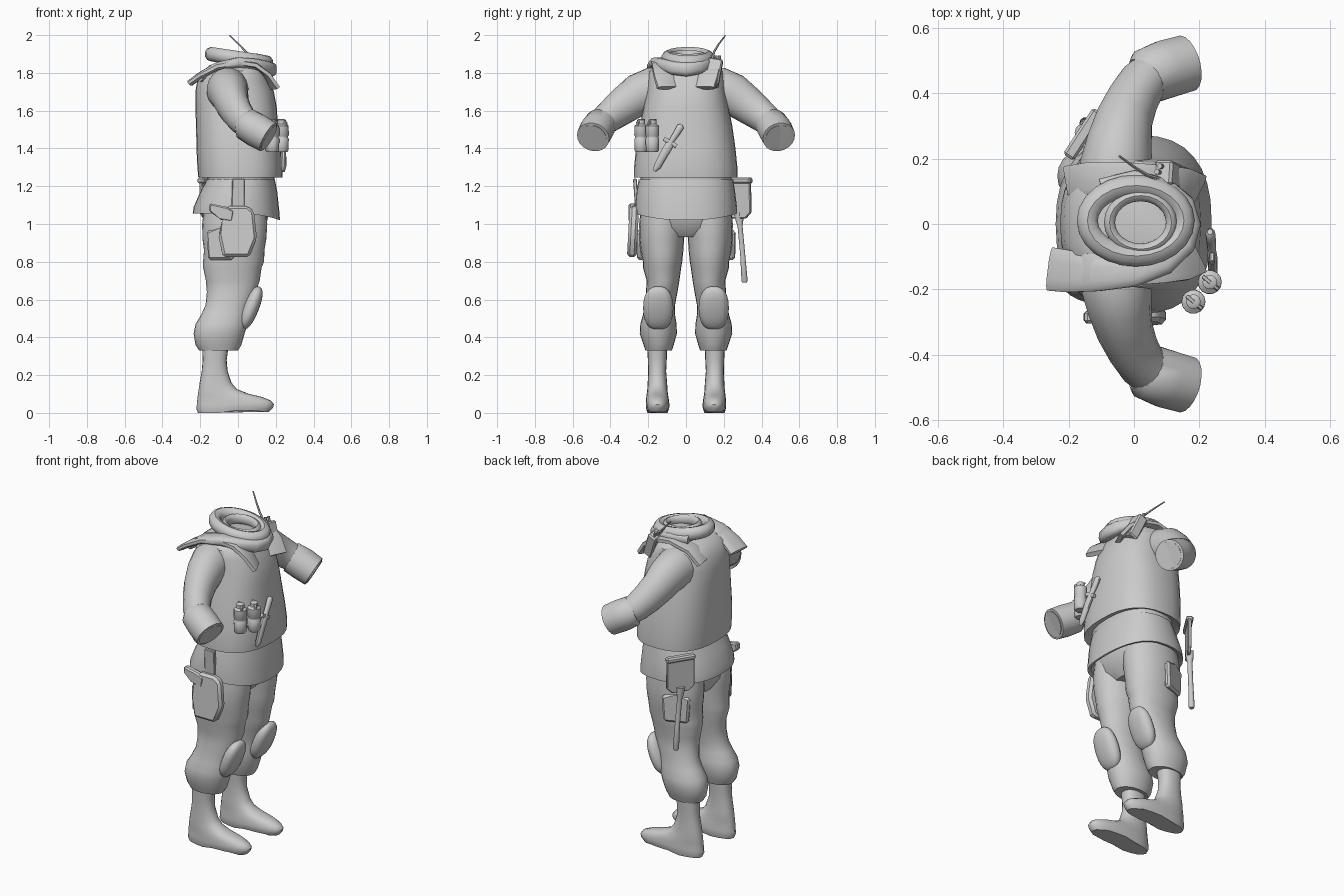
import bpy, bmesh, math
from mathutils import Vector, Matrix

mat = bpy.data.materials.new("plain grey")
mat.diffuse_color = (0.6, 0.6, 0.6, 1)


def finish(name, bm, angle=40):
    bmesh.ops.recalc_face_normals(bm, faces=bm.faces)
    me = bpy.data.meshes.new(name)
    bm.to_mesh(me)
    bm.free()
    me.materials.append(mat)
    ob = bpy.data.objects.new(name, me)
    bpy.context.collection.objects.link(ob)
    bpy.ops.object.select_all(action='DESELECT')
    ob.select_set(True)
    bpy.context.view_layer.objects.active = ob
    bpy.ops.object.shade_smooth_by_angle(angle=math.radians(angle))
    return ob


def skin(bm, rings, caps=(True, True), loop=False):
    """Join rings of points into a surface."""
    vs = [[bm.verts.new(p) for p in r] for r in rings]
    n = len(vs[0])
    pairs = list(zip(vs, vs[1:])) + ([(vs[-1], vs[0])] if loop else [])
    for a, b in pairs:
        for i in range(n):
            bm.faces.new((a[i], a[(i + 1) % n], b[(i + 1) % n], b[i]))
    if not loop:
        if caps[0]:
            bm.faces.new(vs[0])
        if caps[1]:
            bm.faces.new(vs[-1])


def spow(v, e):
    return math.copysign(abs(v) ** e, v)


def loft(name, rows, n=24, e=0.85, shape=None, caps=(True, True), angle=40):
    """Horizontal rounded rings: rows of z, x0, x1, y0, y1."""
    bm = bmesh.new()
    rings = []
    for z, x0, x1, y0, y1 in rows:
        ring = []
        for i in range(n):
            t = 2 * math.pi * i / n
            p = Vector(((x0 + x1) / 2 + (x1 - x0) / 2 * spow(math.cos(t), e),
                        (y0 + y1) / 2 + (y1 - y0) / 2 * spow(math.sin(t), e), z))
            ring.append(shape(p, t) if shape else p)
        rings.append(ring)
    skin(bm, rings, caps)
    return finish(name, bm, angle)


def sweep(name, pts, n=14, up=(0, 0, 1), e=1, loop=False, angle=40):
    """Section swept along a path: rows of x, y, z, side radius, normal radius."""
    bm = bmesh.new()
    P = [Vector(p[:3]) for p in pts]
    m = len(P)
    rings = []
    for k, p in enumerate(pts):
        a, b = (P[k - 1], P[(k + 1) % m]) if loop else (P[max(k - 1, 0)], P[min(k + 1, m - 1)])
        t = (b - a).normalized() if (b - a).length > 1e-6 else Vector((0, 0, 1))
        s = t.cross(Vector(up)).normalized()
        u = s.cross(t)
        rings.append([P[k] + s * p[3] * spow(math.cos(q), e) + u * p[4] * spow(math.sin(q), e)
                      for q in (2 * math.pi * (i + 0.5) / n for i in range(n))])
    skin(bm, rings, loop=loop)
    return finish(name, bm, angle)


def slab(name, outline, thick, matrix, bevel=0.006):
    """Extruded outline in local XZ, thickness along local Y."""
    bm = bmesh.new()
    skin(bm, [[(x, -thick / 2, z) for x, z in outline], [(x, thick / 2, z) for x, z in outline]])
    bmesh.ops.bevel(bm, geom=bm.edges[:], offset=bevel, segments=1, affect='EDGES')
    bm.transform(matrix)
    return finish(name, bm, 30)


def place(x, y, z, rx=0, ry=0, rz=0):
    r = [Matrix.Rotation(math.radians(a), 4, ax) for a, ax in ((rz, 'Z'), (ry, 'Y'), (rx, 'X'))]
    return Matrix.Translation((x, y, z)) @ r[0] @ r[1] @ r[2]


# torso in its padded vest
loft("vest", [(1.262, -.17, .2, -.24, .24), (1.245, -.21, .235, -.275, .272),
              (1.30, -.215, .238, -.275, .272), (1.40, -.22, .228, -.265, .262),
              (1.52, -.222, .212, -.245, .245), (1.62, -.226, .205, -.225, .225),
              (1.70, -.226, .19, -.21, .21), (1.76, -.215, .165, -.205, .205),
              (1.81, -.19, .14, -.195, .195), (1.84, -.15, .12, -.15, .15),
              (1.86, -.08, .10, -.08, .08)], n=32, e=.8)
loft("waist", [(1.19, -.16, .19, -.235, .235), (1.27, -.165, .195, -.245, .245)])


# jacket hem, dipping at the front and open below
def dip(p, t):
    if p.z < 1.12:
        p.z -= .035 * max(0, math.cos(t)) ** 2
    return p


loft("jacket_hem", [(1.10, -.16, .18, -.22, .22), (1.06, -.22, .205, -.25, .25),
                    (1.055, -.24, .222, -.27, .27), (1.09, -.235, .22, -.27, .27),
                    (1.17, -.20, .208, -.263, .26), (1.235, -.165, .195, -.25, .25)],
     n=32, shape=dip, caps=(True, True))
loft("hips", [(.93, -.15, .10, -.10, .10), (.98, -.18, .145, -.21, .21),
              (1.06, -.19, .165, -.24, .24), (1.15, -.17, .17, -.23, .23)])


def arch(p, t):
    if p.z < .03 and -.09 < p.x:
        p.z += .012 if p.x < .1 else .006
    return p


for s, side in ((-1, "right"), (1, "left")):
    def rows(data):
        return [(z, a, b, *sorted((s * c, s * d))) for z, a, b, c, d in data]

    # baggy trouser leg
    loft(side + "_trouser_leg", rows([
        (.335, -.17, -.05, .10, .19), (.33, -.205, 0, .075, .215), (.36, -.225, .018, .065, .225),
        (.42, -.235, .035, .048, .245), (.47, -.225, .05, .05, .242), (.52, -.195, .055, .058, .228),
        (.57, -.172, .065, .058, .218), (.64, -.165, .095, .045, .212), (.70, -.17, .115, .035, .208),
        (.77, -.185, .125, .025, .228), (.80, -.185, .138, .02, .228), (.86, -.18, .14, .014, .24),
        (.92, -.188, .15, .01, .246), (1.0, -.19, .155, .004, .248), (1.08, -.18, .15, .004, .24)]), e=.95)
    # boot
    loft(side + "_boot", rows([
        (0, -.212, .165, .095, .207), (.02, -.22, .185, .088, .213), (.045, -.218, .19, .088, .213),
        (.065, -.216, .175, .09, .212), (.085, -.214, .125, .093, .21), (.10, -.212, .06, .096, .208),
        (.125, -.208, -.005, .098, .205), (.16, -.203, -.035, .10, .203), (.22, -.192, -.055, .105, .20),
        (.28, -.187, -.06, .102, .202), (.35, -.19, -.05, .10, .205)]), n=20, shape=arch)
    # knee pad
    bm = bmesh.new()
    bmesh.ops.create_uvsphere(bm, u_segments=20, v_segments=12, radius=1)
    for v in bm.verts:
        v.co = Vector((spow(v.co.x, .9) * .042, spow(v.co.y, .8) * .08, spow(v.co.z, .85) * .122))
    bm.transform(place(.068, s * .147, .555, ry=22))
    finish(side + "_knee_pad", bm)
    # thigh pocket
    slab(side + "_thigh_pocket", [(-.07, -.09), (.07, -.09), (.08, .06), (0, .09), (-.08, .06)], .035,
         place(-.09, s * .222, .90, rz=s * 22), .012)
    # sleeve
    sweep(side + "_sleeve", [(-.06, s * .10, 1.715, .105, .11), (-.055, s * .18, 1.71, .112, .12),
                             (-.045, s * .25, 1.685, .10, .112), (-.03, s * .32, 1.635, .088, .10),
                             (-.005, s * .38, 1.59, .08, .09), (.025, s * .43, 1.55, .075, .08),
                             (.06, s * .46, 1.52, .072, .074)], n=20)
    # rolled cuff with a shallow opening
    sweep(side + "_cuff", [(.03, s * .445, 1.535, .07, .07), (.04, s * .452, 1.53, .086, .086),
                           (.10, s * .475, 1.495, .09, .09), (.16, s * .492, 1.46, .088, .086),
                           (.165, s * .494, 1.457, .075, .074), (.15, s * .489, 1.466, .07, .07)], n=20)
    # shoulder strap over the vest
    sweep(side + "_shoulder_strap", [(-.20, s * .13, 1.76, .05, .014), (-.14, s * .14, 1.83, .05, .014),
                                     (-.02, s * .14, 1.858, .05, .014), (.09, s * .13, 1.84, .052, .014),
                                     (.15, s * .12, 1.79, .055, .014), (.19, s * .10, 1.72, .058, .014)],
          n=8, e=.4)


# scarf: neck roll, inner collar and draped tail
def neck_loop(name, cx, cy, rx, ry, z, slope, w, h):
    sweep(name, [(cx + rx * math.cos(a), cy + ry * math.sin(a), z - slope * math.cos(a) * rx, w, h)
                 for a in (2 * math.pi * i / 24 for i in range(24))], n=10, loop=True)


neck_loop("scarf_roll", .005, .01, .148, .108, 1.877, .15, .034, .038)
neck_loop("inner_collar", .02, .005, .095, .082, 1.88, .1, .018, .03)
sweep("scarf_tail", [(-.255, -.138, 1.745, .068, .016), (-.20, -.145, 1.785, .066, .018),
                     (-.11, -.152, 1.835, .055, .022), (0, -.148, 1.855, .045, .028),
                     (.09, -.115, 1.843, .042, .032), (.15, -.06, 1.825, .04, .036),
                     (.168, 0, 1.818, .038, .038), (.15, .06, 1.828, .036, .036),
                     (.09, .11, 1.85, .034, .03), (0, .135, 1.868, .03, .026),
                     (-.10, .11, 1.87, .03, .026)], n=12, e=.7)

# shoulder radio with knobs and whip aerial
slab("radio", [(-.03, -.075), (.03, -.075), (.03, .075), (-.03, .075)], .078,
     place(.115, .145, 1.80, rx=-10, ry=-22), .008)
for k in range(3):
    sweep("radio_knob", [(.07 + .008 * k, .14 + .018 * k, 1.86, .008, .008),
                         (.062 + .008 * k, .142 + .018 * k, 1.89, .008, .008)], n=8, up=(1, 0, 0))
sweep("aerial", [(.085, .135, 1.86, .007, .007), (.04, .15, 1.915, .006, .006),
                 (0, .175, 1.955, .005, .005), (-.045, .208, 1.998, .004, .004)], n=6)

# pair of chest canisters
for x, y in ((.182, -.238), (.232, -.178)):
    r = .037
    loft("canister", [(z, x - r * f, x + r * f, y - r * f, y + r * f) for z, f in
                      ((1.38, .75), (1.39, .95), (1.45, 1), (1.455, .9), (1.465, .9), (1.47, 1),
                       (1.52, .98), (1.53, .6), (1.55, .6), (1.555, .4))], n=14, e=1)
    slab("canister_lever", [(-.01, -.02), (.035, -.03), (.035, -.005), (0, .012), (-.03, .01)], .014,
         place(x, y, 1.545, rz=-40), .003)

# sheathed knife across the vest
sweep("knife", [(.24, -.168, 1.28, .008, .008), (.242, -.152, 1.305, .02, .014),
                (.24, -.10, 1.40, .024, .015), (.238, -.088, 1.42, .022, .015),
                (.238, -.08, 1.435, .014, .013), (.236, -.05, 1.48, .018, .015),
                (.234, -.03, 1.515, .02, .015), (.233, -.024, 1.526, .01, .008)], n=10, up=(1, 0, 0))
sweep("knife_guard", [(.24, -.118, 1.452, .009, .012), (.24, -.05, 1.412, .009, .012)], n=8)

# hip holster with pistol grip
slab("holster_strap", [(-.035, -.08), (.035, -.08), (.035, .08), (-.03, .08)], .02,
     place(.0, -.265, 1.16, rx=4), .004)
slab("holster", [(-.08, -.14), (.06, -.14), (.10, -.04), (.085, .10), (.05, .13), (-.06, .13),
                 (-.07, .05), (-.105, -.02)], .05, place(0, -.28, .965, rx=-3), .014)
slab("pistol_grip", [(-.155, .04), (-.15, .08), (-.06, .06), (-.02, .04), (-.03, -.02), (-.09, -.01),
                     (-.10, .0)], .038, place(0, -.285, 1.03), .008)

# folding shovel hung at the rear hip
turn = place(-.155, .275, 1.13, rx=0, rz=57)
slab("shovel_blade", [(-.08, .10), (-.082, -.07), (-.05, -.10), (.05, -.10), (.082, -.07), (.08, .10)],
     .018, turn, .004)
slab("shovel_rim", [(-.085, .085), (.085, .085), (.085, .115), (-.085, .115)], .04, turn, .008)
sweep("shovel_handle", [(-.16, .28, 1.06, .026, .022), (-.16, .283, 1.02, .022, .02),
                        (-.158, .286, .99, .014, .014), (-.153, .30, .84, .014, .014),
                        (-.15, .31, .70, .017, .017), (-.15, .311, .69, .012, .012)], n=10, up=(1, 0, 0))
